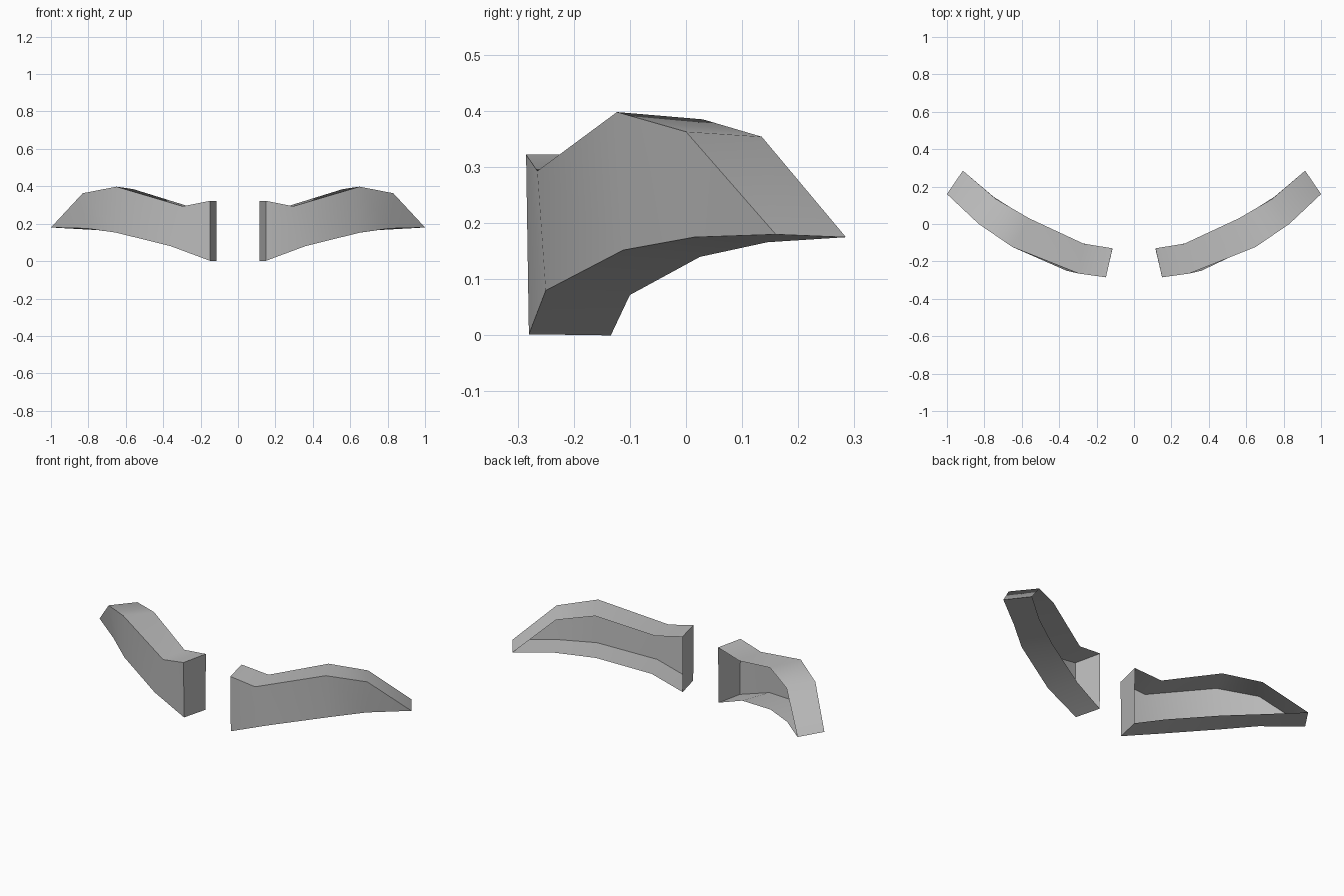
import bpy
import bmesh

cube = bpy.data.objects.get("Cube")
if cube:
    bpy.data.objects.remove(cube, do_unlink=True)

grey = bpy.data.materials.new("plain_grey")
grey.use_nodes = True
colour = (0.5, 0.5, 0.5, 1)
grey.diffuse_color = colour
grey.node_tree.nodes["Principled BSDF"].inputs["Base Color"].default_value = colour

# Long edges of the open-backed guard, from the inner end to the pointed tip
top_back = [(.115, -.13, .322), (.27, -.105, .295), (.56, .03, .385), (.74, .135, .354), (.915, .285, .175)]
top_front = [(.15, -.285, .322), (.295, -.265, .293), (.65, -.123, .398), (.83, 0, .363), (1, .16, .18)]
low_front = [(.15, -.28, .002), (.36, -.25, .08), (.65, -.112, .152), (.81, .014, .175), (1, .16, .18)]
low_back = [(.115, -.134, 0), (.29, -.1, .072), (.56, .025, .14), (.75, .145, .166), (.915, .285, .175)]


def make_guard(name, side):
    bm = bmesh.new()
    rails = [[bm.verts.new((side * x, y, z)) for x, y, z in rail]
             for rail in (top_back, top_front, low_front, low_back)]

    def add_face(corners):
        bm.faces.new(corners if side > 0 else corners[::-1])

    # Top, front and bottom walls
    for a, b in zip(rails, rails[1:]):
        for i in range(len(a) - 1):
            add_face([a[i], b[i], b[i + 1], a[i + 1]])
    # Inner end wall
    add_face([rails[1][0], rails[0][0], rails[3][0], rails[2][0]])
    # Close the tip where the top and bottom walls meet
    bmesh.ops.remove_doubles(bm, verts=bm.verts[:], dist=0.0005)

    mesh = bpy.data.meshes.new(name)
    bm.to_mesh(mesh)
    bm.free()
    mesh.materials.append(grey)
    guard = bpy.data.objects.new(name, mesh)
    bpy.context.collection.objects.link(guard)
    bpy.ops.object.select_all(action="DESELECT")
    guard.select_set(True)
    bpy.context.view_layer.objects.active = guard
    bpy.ops.object.shade_smooth_by_angle()


make_guard("left_curved_guard", 1)
make_guard("right_curved_guard", -1)
